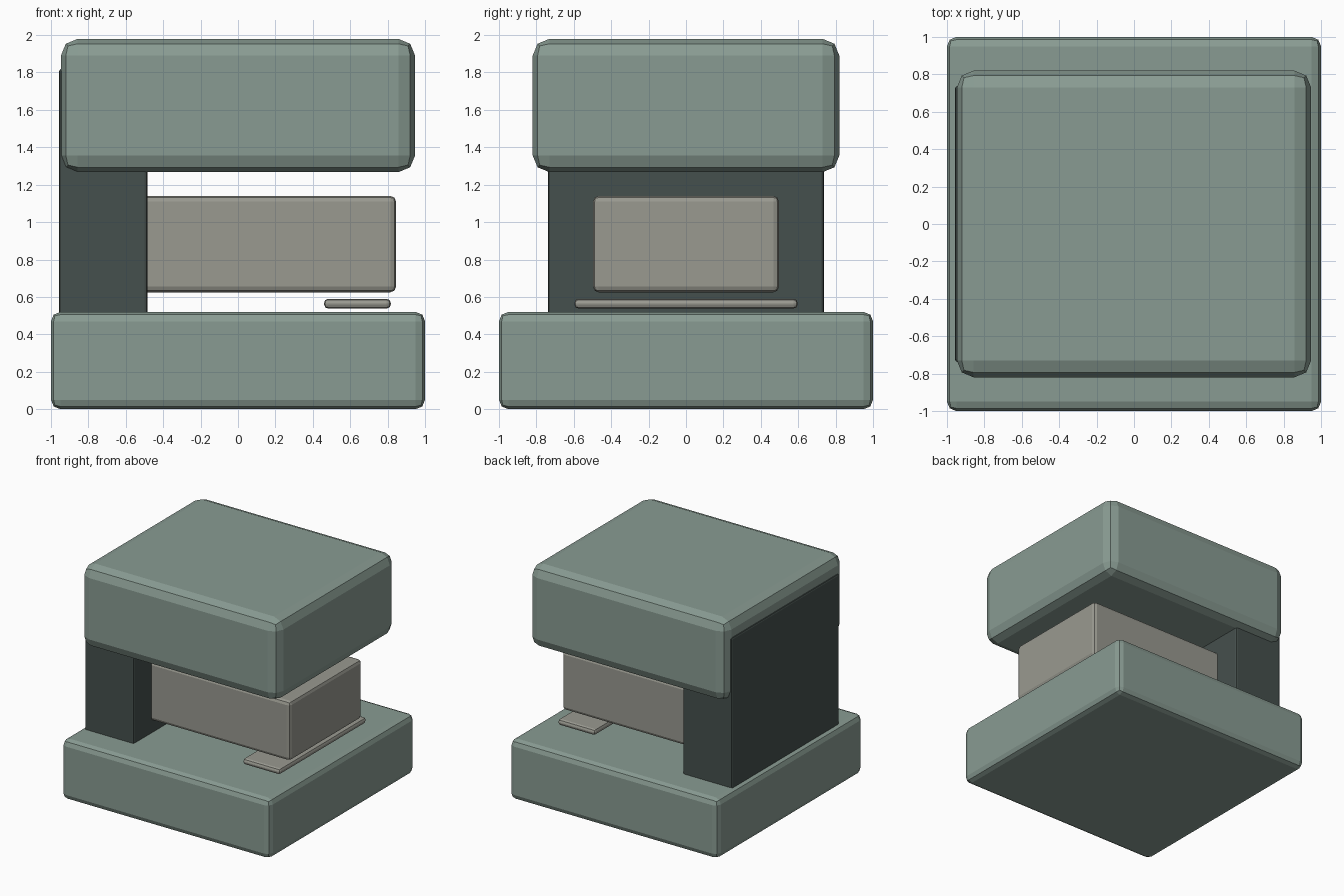
import bpy

if "Cube" in bpy.data.objects:
    bpy.data.objects.remove(bpy.data.objects["Cube"])


def material(name, rgb):
    m = bpy.data.materials.new(name)
    m.diffuse_color = (*rgb, 1)
    m.use_nodes = True
    m.node_tree.nodes["Principled BSDF"].inputs["Base Color"].default_value = m.diffuse_color
    return m


green = material("painted_green", (0.25, 0.33, 0.29))
dark = material("dark_green", (0.06, 0.08, 0.074))
grey = material("warm_grey", (0.32, 0.32, 0.28))


def rounded_box(name, x, y, z, bevel, mat):
    """Box from min/max ranges with a two-step rounded edge."""
    ranges = (x, y, z)
    bpy.ops.mesh.primitive_cube_add(size=1, location=[(a + b) / 2 for a, b in ranges])
    ob = bpy.context.object
    ob.name = name
    ob.scale = [b - a for a, b in ranges]
    bpy.ops.object.transform_apply(location=False, rotation=False, scale=True)
    mod = ob.modifiers.new("rounded_edges", "BEVEL")
    mod.width = bevel
    mod.segments = 2
    ob.data.materials.append(mat)
    return ob


# Base slab
rounded_box("base", (-1, 1), (-1, 1), (0, 0.52), 0.05, green)
# Rear support column, running up into the head
rounded_box("column", (-0.957, -0.485), (-0.738, 0.738), (0.50, 1.82), 0.015, dark)
# Overhanging head
rounded_box("head", (-0.947, 0.947), (-0.82, 0.82), (1.267, 1.98), 0.09, green)
# Cantilevered block between base and head
rounded_box("middle_block", (-0.53, 0.845), (-0.497, 0.497), (0.625, 1.14), 0.03, grey)
# Thin plate above the base
rounded_box("tray_plate", (0.46, 0.817), (-0.597, 0.597), (0.538, 0.59), 0.022, grey)
